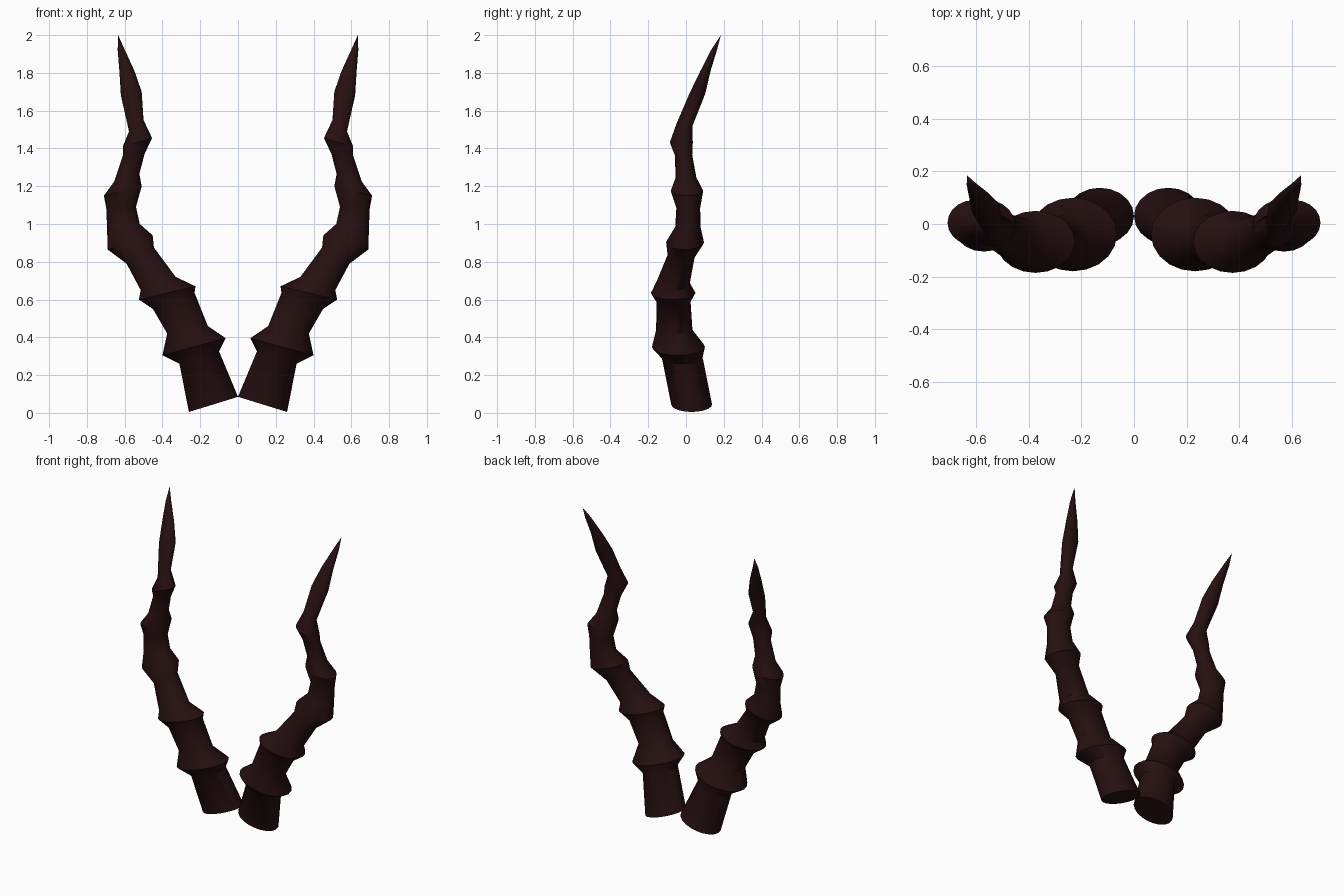
import bpy, bmesh, math

# Horn colour
mat = bpy.data.materials.new("dark reddish brown horn")
mat.diffuse_color = (0.02, 0.005, 0.0058, 1)

# Cross-sections: inner x, z, outer x, z, centre y, half depth in y
RINGS = [
    (0.00, 0.085, 0.26, 0.005, 0.03, 0.108),
    (0.10, 0.325, 0.31, 0.26, -0.02, 0.108),
    (0.065, 0.395, 0.40, 0.305, -0.04, 0.14),
    (0.16, 0.46, 0.375, 0.42, -0.062, 0.096),
    (0.23, 0.635, 0.45, 0.55, -0.066, 0.09),
    (0.225, 0.67, 0.525, 0.60, -0.068, 0.118),
    (0.33, 0.72, 0.515, 0.65, -0.07, 0.09),
    (0.445, 0.875, 0.59, 0.79, -0.025, 0.072),
    (0.452, 0.94, 0.69, 0.865, -0.005, 0.10),
    (0.52, 1.00, 0.693, 0.97, 0.01, 0.067),
    (0.54, 1.09, 0.697, 1.08, 0.012, 0.063),
    (0.51, 1.20, 0.71, 1.15, 0.005, 0.086),
    (0.522, 1.265, 0.655, 1.225, 0.0, 0.055),
    (0.495, 1.37, 0.61, 1.36, -0.013, 0.046),
    (0.455, 1.455, 0.61, 1.41, -0.025, 0.061),
    (0.50, 1.55, 0.577, 1.49, -0.01, 0.043),
    (0.51, 1.70, 0.62, 1.68, 0.06, 0.042),
    (0.548, 1.81, 0.628, 1.81, 0.103, 0.027),
    (0.603, 1.93, 0.637, 1.92, 0.15, 0.015),
]
TIP = (0.635, 0.185, 2.0)
SIDES = 20


def horn(name, side):
    bm = bmesh.new()
    loops = []
    for xi, zi, xo, zo, cy, ry in RINGS:
        loop = []
        for i in range(SIDES):
            a = 2 * math.pi * i / SIDES
            t = 0.5 + 0.5 * math.cos(a)
            loop.append(bm.verts.new((side * (xi + (xo - xi) * t),
                                      cy + ry * math.sin(a),
                                      zi + (zo - zi) * t)))
        loops.append(loop)
    # Skin between neighbouring rings, then base cap and pointed tip
    for lo, hi in zip(loops, loops[1:]):
        for i in range(SIDES):
            j = (i + 1) % SIDES
            bm.faces.new((lo[i], lo[j], hi[j], hi[i]))
    bm.faces.new(loops[0])
    tip = bm.verts.new((side * TIP[0], TIP[1], TIP[2]))
    for i in range(SIDES):
        bm.faces.new((loops[-1][i], loops[-1][(i + 1) % SIDES], tip))
    bmesh.ops.recalc_face_normals(bm, faces=bm.faces)
    me = bpy.data.meshes.new(name)
    bm.to_mesh(me)
    bm.free()
    me.materials.append(mat)
    ob = bpy.data.objects.new(name, me)
    bpy.context.collection.objects.link(ob)
    bpy.ops.object.select_all(action='DESELECT')
    ob.select_set(True)
    bpy.context.view_layer.objects.active = ob
    bpy.ops.object.shade_smooth_by_angle(angle=math.radians(40))


# Mirrored pair
horn("right_horn", 1)
horn("left_horn", -1)
